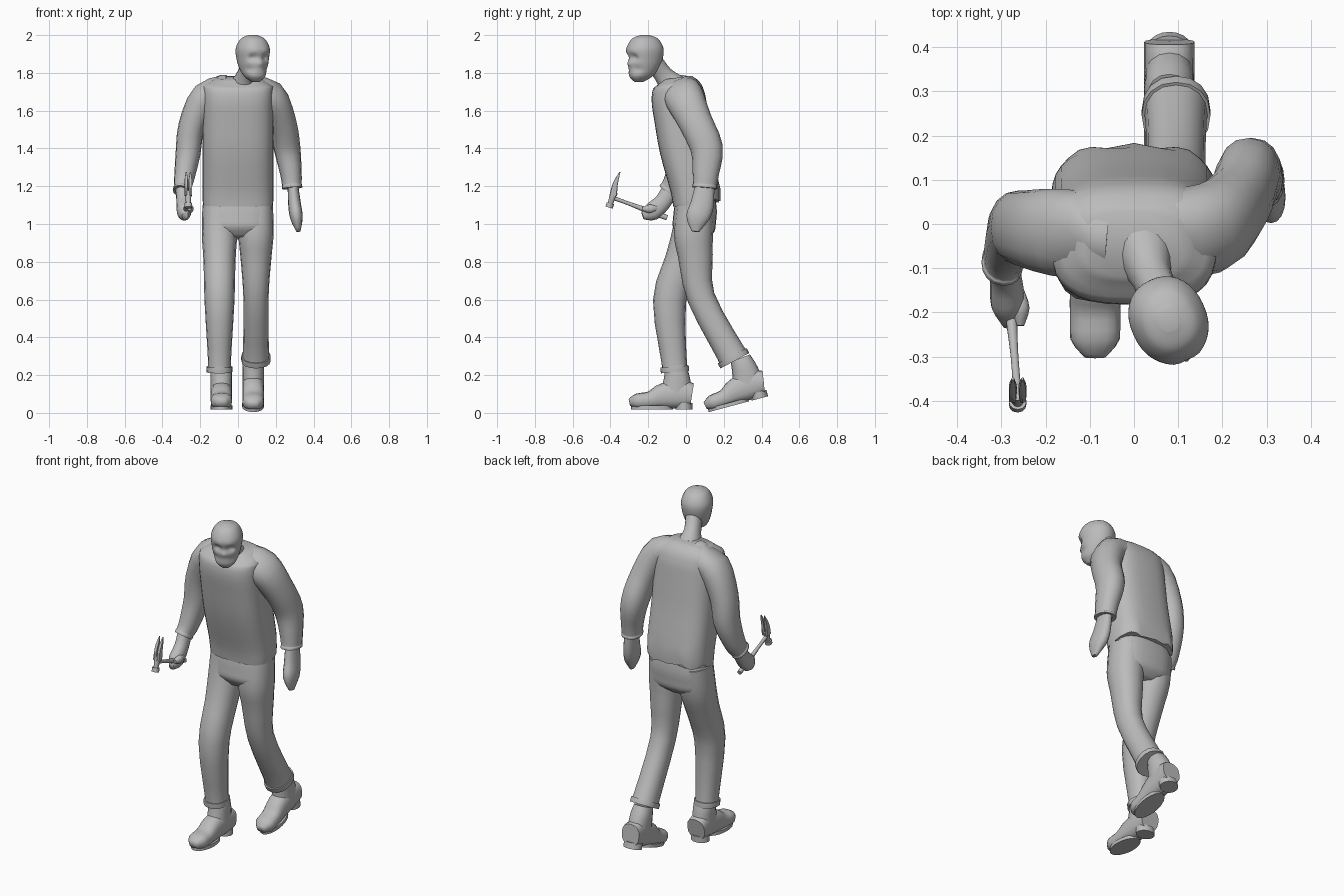
import bpy, bmesh, math
from math import sin, cos, pi, exp
from mathutils import Matrix, Vector

old_cube = bpy.data.objects.get("Cube")
if old_cube:
    bpy.data.objects.remove(old_cube)

grey = bpy.data.materials.new("plain grey")
grey.use_nodes = True
tone = (0.5, 0.5, 0.5, 1)
grey.diffuse_color = tone
grey.node_tree.nodes["Principled BSDF"].inputs["Base Color"].default_value = tone

SIDE = Vector((1, 0, 0))
UP = Vector((0, 0, 1))


def finish(bm, name, matrix, sharp):
    """Place the mesh, colour it and shade it smooth with sharp edges kept."""
    bm.transform(matrix)
    bmesh.ops.recalc_face_normals(bm, faces=bm.faces)
    mesh = bpy.data.meshes.new(name)
    bm.to_mesh(mesh)
    bm.free()
    mesh.materials.append(grey)
    obj = bpy.data.objects.new(name, mesh)
    bpy.context.collection.objects.link(obj)
    bpy.ops.object.select_all(action='DESELECT')
    obj.select_set(True)
    bpy.context.view_layer.objects.active = obj
    bpy.ops.object.shade_smooth_by_angle(angle=math.radians(sharp))


def blend(before, start, end, after, t):
    """Catmull-Rom interpolation of two neighbouring joints."""
    return [0.5 * (2 * q + t * (r - p + t * (2 * p - 5 * q + 4 * r - s
                   + t * (3 * (q - r) + s - p))))
            for p, q, r, s in zip(before, start, end, after)]


def at_x(x, *joints):
    """Joints that all lie in one upright plane."""
    return [(x, *joint) for joint in joints]


def with_cuff(joints, length, flare):
    """Lengthen a limb by a turned-up cuff."""
    *previous, last = joints
    end = Vector(last[:3])
    direction = (end - Vector(previous[-1][:3])).normalized()
    radius = last[3] * flare
    edges = [(*(end + direction * length * share), radius) for share in (0.4, 1)]
    return [*joints, *edges]


def tube(name, joints, ratio=0.9, limit=1, sides=16, steps=3, square=2.2,
         level=False, sculpt=None, matrix=Matrix(), sharp=60):
    """Skin a path of (x, y, z, depth radius); the width follows by ratio and limit."""
    padded = [joints[0], *joints, joints[-1]]
    path = [blend(*padded[i:i + 4], s / steps)
            for i in range(len(joints) - 1) for s in range(steps)] + [joints[-1]]
    points = [Vector(joint[:3]) for joint in path]
    bm = bmesh.new()
    rings = []
    for i, point in enumerate(points):
        ahead = points[min(i + 1, len(points) - 1)] - points[max(i - 1, 0)]
        tangent = UP if level else ahead.normalized()
        across = (SIDE - tangent * SIDE.dot(tangent)).normalized()
        depth = tangent.cross(across) * path[i][3]
        across *= min(limit, ratio * path[i][3])
        ring = []
        for k in range(sides):
            angle = 2 * pi * k / sides
            u, v = (math.copysign(abs(f) ** (2 / square), f) for f in (sin(angle), cos(angle)))
            ring.append(bm.verts.new(point + across * u + depth * v))
        rings.append(ring)
    for low, high in zip(rings, rings[1:]):
        for k in range(sides):
            bm.faces.new((low[k - 1], low[k], high[k], high[k - 1]))
    bm.faces.new(rings[0])
    bm.faces.new(rings[-1])
    if sculpt:
        for vert in bm.verts:
            sculpt(vert.co)
    finish(bm, name, matrix, sharp)


def sole_plate(name, y, half_width, half_length, thickness, place):
    """Oval plate under a boot."""
    bm = bmesh.new()
    bmesh.ops.create_cone(bm, cap_ends=True, segments=20, radius1=1, radius2=1, depth=1)
    shape = Matrix.Diagonal((half_width, half_length, thickness, 1))
    lift = Matrix.Translation((0, y, 0.018 + thickness / 2))
    finish(bm, name, place @ lift @ shape, sharp=35)


# Shirt, gathered along the back of the hem
def gather_hem(p):
    if p.y > 0.08 and p.z < 1.2:
        p.z += 0.015 + 0.012 * sin(p.x * 55)
        p.y += 0.005 * cos(p.x * 55)


tube("shirt", at_x(0, (.055, 1.1, .123), (.045, 1.2, .13), (0, 1.4, .14),
                   (-.025, 1.56, .143), (-.04, 1.67, .143), (-.04, 1.73, .125),
                   (-.045, 1.775, .075)),
     ratio=1.5, limit=.187, sides=32, square=2.9, sculpt=gather_hem)

# Sleeves running into the shoulders, with narrow cuffs
sleeves = {
    "left": [(.06, -.02, 1.69, .1), (.17, -.01, 1.67, .105), (.235, .05, 1.54, .09),
             (.26, .11, 1.4, .086), (.28, .105, 1.27, .07), (.285, .1, 1.21, .064)],
    "right": [(-.06, -.03, 1.69, .1), (-.17, -.02, 1.67, .1), (-.245, -.01, 1.52, .086),
              (-.265, -.01, 1.37, .08), (-.285, -.05, 1.24, .065), (-.295, -.08, 1.19, .056)]}
for side, joints in sleeves.items():
    tube(side + "_sleeve", with_cuff(joints, length=.02, flare=1.03), ratio=.82)

# Hands, the right one closed round the hammer
tube("left_hand", [(.29, .1, 1.21, .05), (.3, .085, 1.1, .062),
                   (.31, .06, 1.03, .06), (.32, .05, .96, .02)], ratio=.55)
tube("right_hand", [(-.295, -.08, 1.19, .045), (-.29, -.12, 1.12, .045),
                    (-.285, -.18, 1.065, .048), (-.28, -.23, 1.045, .02)], ratio=.8)
tube("right_thumb", at_x(-.257, (-.15, 1.085, .01), (-.19, 1.08, .024), (-.23, 1.08, .01)),
     sides=10)

# Trousers with turned-up cuffs
tube("trouser_seat", at_x(0, (.05, 1.17, .1), (.05, 1.08, .113), (.045, 1.02, .114),
                          (.04, .97, .11), (.035, .925, .07)),
     ratio=1.6, limit=.182, sides=24, square=2.7)
legs = {
    "left": at_x(.095, (.05, 1.1, .1), (.04, .95, .104), (.05, .83, .092),
                 (.08, .61, .074), (.235, .32, .077)),
    "right": at_x(-.098, (.05, 1.1, .1), (.03, .95, .104), (-.02, .8, .094),
                  (-.087, .59, .088), (-.062, .265, .067))}
for side, joints in legs.items():
    tube(side + "_trouser_leg", with_cuff(joints, length=.05, flare=1.12))

# Boots from one pattern, the left one with its heel lifted
toe = Vector((0, -.29, .02))
boots = {
    "right": Matrix.Translation((-.088, 0, 0)),
    "left": (Matrix.Translation((.08, .12, .006))
             @ Matrix.Rotation(math.radians(15), 4, 'X') @ Matrix.Translation(-toe))}
for side, place in boots.items():
    tube(side + "_boot_shaft", at_x(0, (-.055, .25, .055), (-.048, .18, .07), (-.052, .1, .085)),
         limit=.057, matrix=place)
    tube(side + "_boot_foot", at_x(0, (.032, .095, .06), (-.02, .1, .075), (-.12, .09, .067),
                                   (-.19, .068, .046), (-.26, .062, .04), (-.3, .055, .018)),
         ratio=1.4, limit=.057, square=2.5, matrix=place)
    sole_plate(side + "_boot_sole", -.18, .058, .11, .02, place)
    sole_plate(side + "_boot_heel", -.01, .054, .045, .035, place)

# Neck
tube("neck", [(.025, -.07, 1.73, .075), (.04, -.12, 1.79, .05), (.07, -.18, 1.87, .05)])

# Head turned to its left: sunken eyes and cheeks, raised brow and nose
features = {"eyes": (.036, 1.882, .018, .022), "brow": (.03, 1.912, .02, -.004),
            "nose": (0, 1.85, .015, -.012), "cheeks": (.05, 1.82, .02, .012)}


def shape_face(p):
    if p.y < 0:
        for x, z, size, push in features.values():
            distance = math.hypot(abs(p.x) - x, p.z - z)
            p.y += push * exp(-(distance / size) ** 2)


tube("head", at_x(0, (-.035, 1.753, .025), (-.025, 1.78, .06), (-.01, 1.82, .08),
                  (0, 1.87, .093), (0, 1.93, .098), (0, 1.98, .07), (0, 2, .025)),
     ratio=.87, sides=36, steps=6, level=True, sculpt=shape_face,
     matrix=Matrix.Translation((.078, -.217, 0)) @ Matrix.Rotation(math.radians(25), 4, 'Z'))

# Claw hammer
hammer_x = -.263
tube("hammer_handle", [(-.283, -.1, 1.033, .014), (-.278, -.2, 1.07, .015),
                       (-.27, -.3, 1.107, .01), (hammer_x, -.39, 1.14, .011)], sides=10)
tube("hammer_neck", at_x(hammer_x, (-.38, 1.17, .02), (-.4, 1.11, .014)),
     sides=12, steps=1, sharp=35)
tube("hammer_face", at_x(hammer_x, (-.4, 1.11, .02), (-.407, 1.087, .02)),
     ratio=1, sides=12, steps=1, sharp=35)
for side, shift in (("left", .011), ("right", -.011)):
    tube(side + "_hammer_claw", at_x(hammer_x + shift, (-.385, 1.15, .02), (-.375, 1.21, .014),
                                     (-.35, 1.275, .003)),
         limit=.009, sides=8, square=4, sharp=35)
